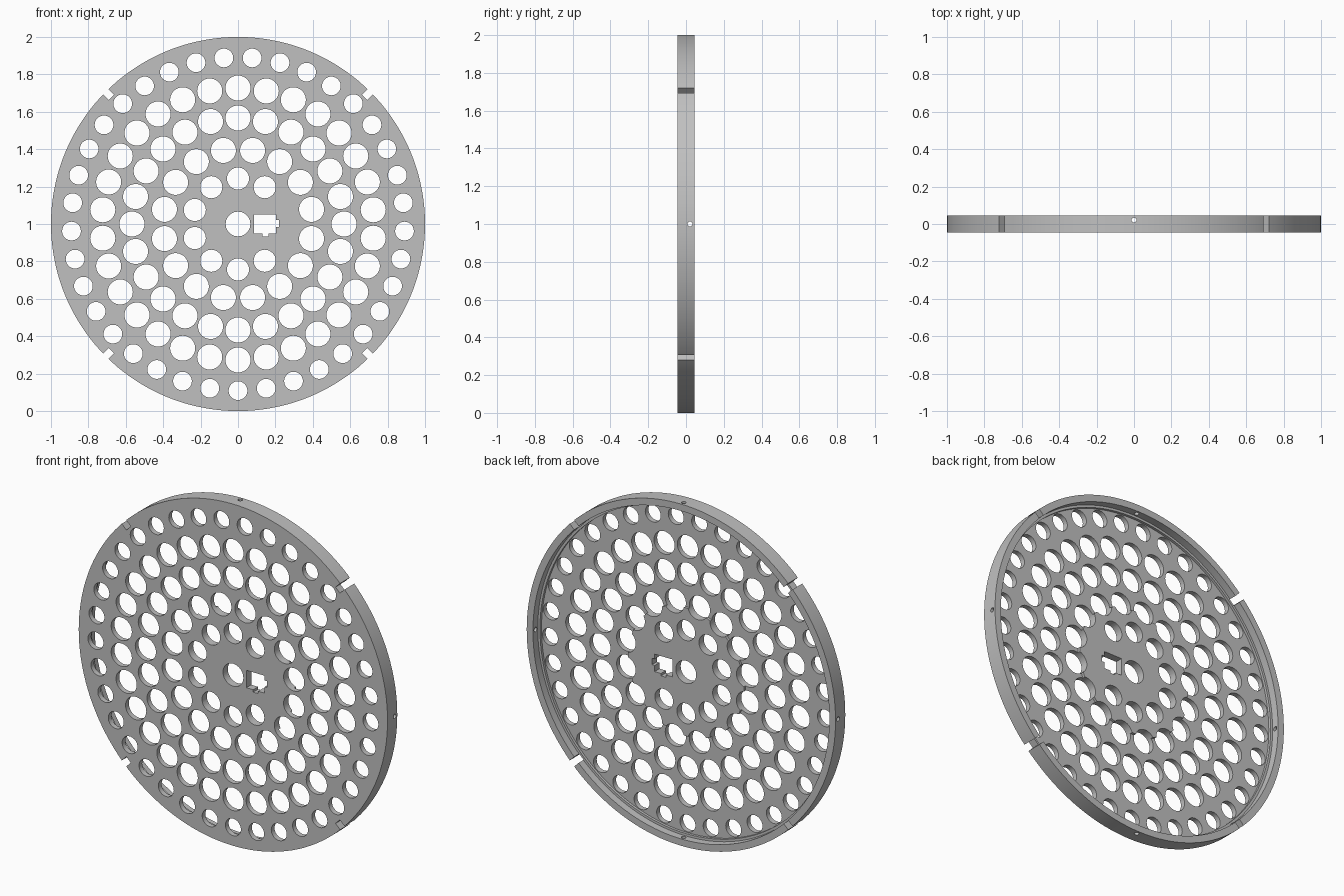
import bpy, bmesh
from math import sin, cos, pi, radians
from mathutils import Matrix, Vector

cube = bpy.data.objects.get("Cube")
if cube:
    bpy.data.objects.remove(cube, do_unlink=True)

grey = bpy.data.materials.new("light_grey")
grey.use_nodes = True
grey.diffuse_color = (0.53, 0.53, 0.53, 1)
grey.node_tree.nodes["Principled BSDF"].inputs["Base Color"].default_value = grey.diffuse_color

CENTRE = Vector((0, 0, 1))


def make_object(name, bm):
    bmesh.ops.recalc_face_normals(bm, faces=bm.faces)
    mesh = bpy.data.meshes.new(name)
    bm.to_mesh(mesh)
    bm.free()
    mesh.materials.append(grey)
    obj = bpy.data.objects.new(name, mesh)
    bpy.context.collection.objects.link(obj)
    return obj


def spoke(angle, radius, y=0):
    """Point on the disc, angle measured from the top towards +x."""
    return CENTRE + Vector((radius * sin(angle), y, radius * cos(angle)))


def add_cylinder(bm, place, axis, radius, depth, sides):
    turn = axis.to_track_quat('Z', 'Y').to_matrix().to_4x4()
    bmesh.ops.create_cone(bm, cap_ends=True, segments=sides, radius1=radius,
                          radius2=radius, depth=depth,
                          matrix=Matrix.Translation(place) @ turn)


# Disc body: flat front, thin rim, ledge, recessed floor and raised hub
FRONT, FLOOR, LEDGE, BACK = -0.045, -0.015, 0, 0.045
profile = [(0, FRONT), (1, FRONT), (1, BACK), (0.96, BACK), (0.96, LEDGE),
           (0.946, LEDGE), (0.946, FLOOR), (0.375, FLOOR), (0.375, LEDGE), (0, LEDGE)]
bm = bmesh.new()
points = [bm.verts.new(CENTRE + Vector((r, y, 0))) for r, y in profile]
edges = [bm.edges.new(pair) for pair in zip(points, points[1:])]
bmesh.ops.spin(bm, geom=points + edges, cent=CENTRE, axis=(0, 1, 0),
               angle=2 * pi, steps=144, use_merge=True)
bmesh.ops.remove_doubles(bm, verts=bm.verts, dist=0.0001)
disc = make_object("perforated_disc", bm)

# Round holes: ring radius, hole radius, count, start angle, skipped indices
rings = [(0.891, 0.05, 37, 180, ()),
         (0.727, 0.067, 30, 0, ()),
         (0.567, 0.067, 24, 0, ()),
         (0.401, 0.067, 16, 11.25, ()),
         (0.243, 0.059, 10, 0, (2, 3)),
         (0, 0.066, 1, 0, ())]
bm = bmesh.new()
for ring, hole, count, start, skipped in rings:
    for i in range(count):
        if i not in skipped:
            angle = radians(start) + 2 * pi * i / count
            add_cylinder(bm, spoke(angle, ring), Vector((0, 1, 0)), hole, 0.3, 40)

# Small radial holes through the rim wall
for i in range(4):
    angle = i * pi / 2
    add_cylinder(bm, spoke(angle, 1, 0.021), spoke(angle, 1) - CENTRE, 0.013, 0.14, 16)

# Square notches in the rim on the diagonals
for i in range(4):
    angle = pi / 4 + i * pi / 2
    place = (Matrix.Translation(spoke(angle, 1.008)) @ Matrix.Rotation(angle, 4, 'Y')
             @ Matrix.Diagonal((0.04, 0.3, 0.1, 1)))
    bmesh.ops.create_cube(bm, size=1, matrix=place)

# Square socket beside the centre, with a tab to the side and one below
outline = [(0.086, 1.05), (0.203, 1.05), (0.203, 1.022), (0.22, 1.022),
           (0.22, 0.984), (0.203, 0.984), (0.203, 0.948), (0.162, 0.948),
           (0.162, 0.934), (0.13, 0.934), (0.13, 0.948), (0.086, 0.948)]
face = bm.faces.new([bm.verts.new((x, -0.15, z)) for x, z in outline])
grown = bmesh.ops.extrude_face_region(bm, geom=[face], use_keep_orig=True)["geom"]
bmesh.ops.translate(bm, vec=(0, 0.3, 0),
                    verts=[v for v in grown if isinstance(v, bmesh.types.BMVert)])
cutter = make_object("hole_cutter", bm)
cutter.hide_render = True

# Cut all openings and finish the shading
cut = disc.modifiers.new("openings", 'BOOLEAN')
cut.operation = 'DIFFERENCE'
cut.solver = 'EXACT'
cut.object = cutter
bpy.ops.object.select_all(action='DESELECT')
disc.select_set(True)
bpy.context.view_layer.objects.active = disc
bpy.ops.object.modifier_apply(modifier=cut.name)
bpy.data.objects.remove(cutter, do_unlink=True)
bpy.ops.object.shade_smooth_by_angle(angle=radians(30))
